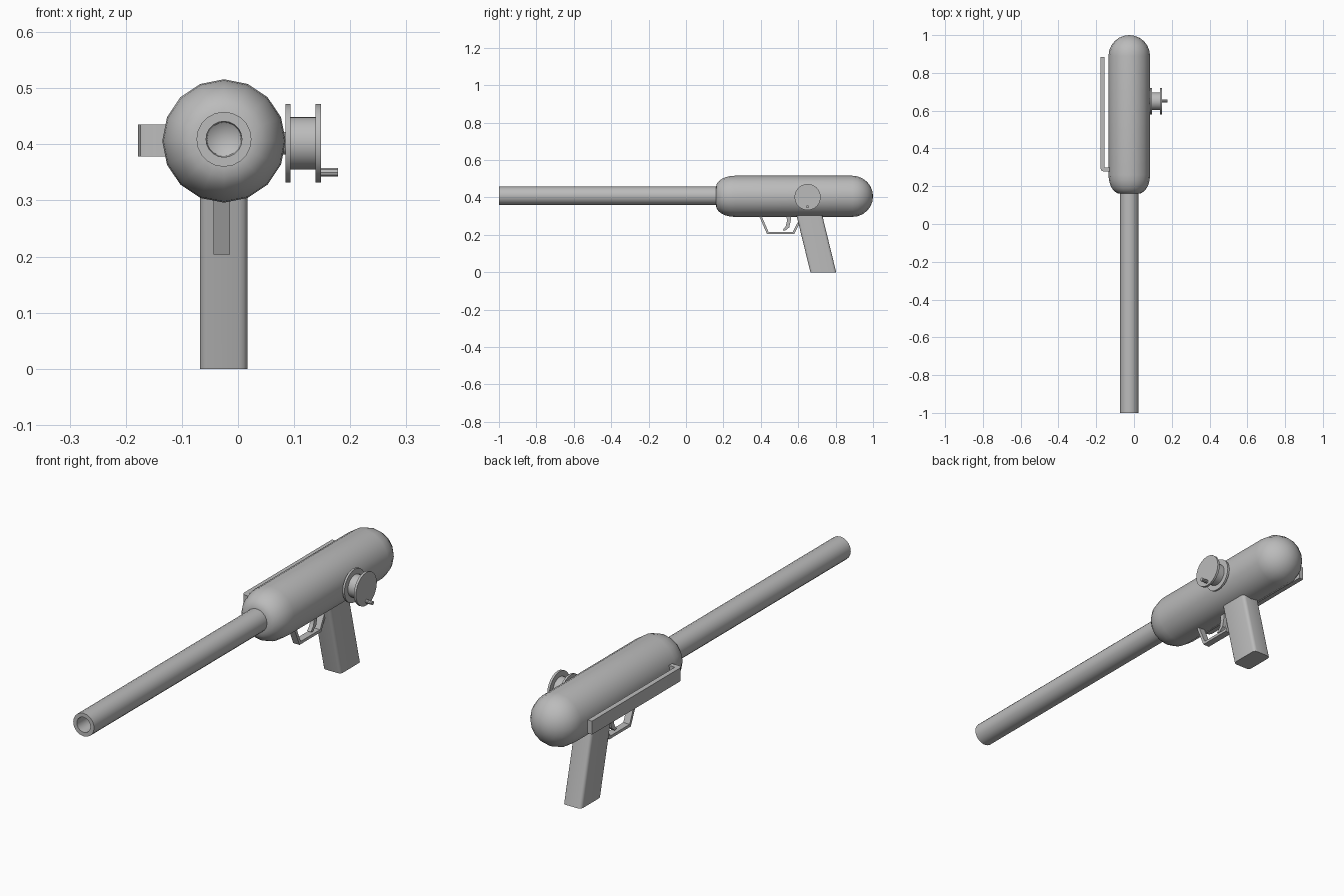
import bpy, bmesh, math
from mathutils import Vector

cube = bpy.data.objects.get("Cube")
if cube:
    bpy.data.objects.remove(cube, do_unlink=True)

grey = bpy.data.materials.new("plain_grey")
grey.use_nodes = True
grey.diffuse_color = (0.5, 0.5, 0.5, 1)
grey.node_tree.nodes["Principled BSDF"].inputs["Base Color"].default_value = (0.5, 0.5, 0.5, 1)

CX, CZ = -0.025, 0.406      # long axis of the body and barrel


def finish(name, bm, angle=35):
    bmesh.ops.remove_doubles(bm, verts=bm.verts, dist=1e-5)
    bmesh.ops.recalc_face_normals(bm, faces=bm.faces)
    mesh = bpy.data.meshes.new(name)
    bm.to_mesh(mesh)
    bm.free()
    mesh.materials.append(grey)
    ob = bpy.data.objects.new(name, mesh)
    bpy.context.collection.objects.link(ob)
    bpy.ops.object.select_all(action='DESELECT')
    bpy.context.view_layer.objects.active = ob
    ob.select_set(True)
    bpy.ops.object.shade_smooth_by_angle(angle=math.radians(angle))
    return ob


def lathe(name, profile, axis, centre, sides, angle=35):
    """Turn a profile of (radius, distance) about the x or y axis."""
    bm = bmesh.new()
    rings = []
    for r, d in profile:
        ring = []
        for i in range(sides):
            a = math.tau * i / sides
            u, v = r * math.cos(a), r * math.sin(a)
            p = Vector((u, d, v)) if axis == 'y' else Vector((d, u, v))
            ring.append(bm.verts.new(p + Vector(centre)))
        rings.append(ring)
    for a, b in zip(rings, rings[1:]):
        for i in range(sides):
            j = (i + 1) % sides
            bm.faces.new((a[i], a[j], b[j], b[i]))
    return finish(name, bm, angle)


def slab(name, outline, x0, x1, along='x', bevel=0):
    """Extrude a (y, z) outline across x, or an (x, y) outline up z."""
    bm = bmesh.new()
    place = (lambda p, d: (d, *p)) if along == 'x' else (lambda p, d: (*p, d))
    face = bm.faces.new([bm.verts.new(place(p, x0)) for p in outline])
    moved = bmesh.ops.extrude_face_region(bm, geom=[face])
    shift = Vector(place((0, 0), x1 - x0))
    bmesh.ops.translate(bm, vec=shift,
                        verts=[g for g in moved["geom"] if isinstance(g, bmesh.types.BMVert)])
    if bevel:
        long_edges = [e for e in bm.edges
                      if abs((e.verts[0].co - e.verts[1].co).z) > 0.2]
        bmesh.ops.bevel(bm, geom=long_edges, offset=bevel, segments=3,
                        profile=0.5, affect='EDGES')
    return finish(name, bm)


def strip(path, t):
    """Thicken an open path into a closed outline of thickness t."""
    pts = [Vector(p) for p in path]
    inner = []
    for i, p in enumerate(pts):
        dirs = [(b - a).normalized() for a, b in zip(pts, pts[1:])][max(i - 1, 0):i + 1]
        n = sum((Vector((-d.y, d.x)) for d in dirs), Vector((0, 0))).normalized()
        inner.append(p + n * t / max(n.dot(Vector((-dirs[0].y, dirs[0].x))), 0.3))
    return [tuple(p) for p in pts + inner[::-1]]


# Body: capsule with a softer front shoulder and a domed back
R = 0.11
arc = [math.pi / 2 * k / 6 for k in range(7)]
front = [(0, 0.16)] + [(0.048 + 0.062 * math.sin(a), 0.26 - 0.1 * math.cos(a)) for a in arc]
back = [(R * math.cos(a), 0.89 + R * math.sin(a)) for a in arc]
lathe("body", front + back, 'y', (CX, 0, CZ), 16, 50)

# Barrel: long tube with a bore sunk into the muzzle
lathe("barrel", [(0, 0.2), (0.049, 0.2), (0.049, -1), (0.032, -1), (0.03, -0.8), (0, -0.78)],
      'y', (CX, 0, CZ + 0.003), 20)

# Slanted grip with rounded long edges
slab("grip", [(0.665, 0), (0.803, 0), (0.72, 0.34), (0.582, 0.34)], -0.068, 0.017, bevel=0.014)

# Trigger guard and trigger
slab("trigger_guard", strip([(0.385, 0.315), (0.433, 0.204), (0.578, 0.204), (0.61, 0.265)], 0.012),
     -0.044, -0.014)
slab("trigger", [(0.535, 0.32), (0.54, 0.275), (0.533, 0.245), (0.516, 0.225), (0.53, 0.222),
                 (0.552, 0.24), (0.56, 0.275), (0.562, 0.32)], -0.037, -0.019)

# Side clip: flat bar bent round at the front to meet the body
slab("side_clip", strip([(-0.1, 0.278), (-0.163, 0.278), (-0.174, 0.284),
                         (-0.178, 0.296), (-0.178, 0.885)][::-1], 0.021),
     0.378, 0.435, along='z')

# Reel: two flanges on a hub, with a small crank handle
lathe("reel", [(0, 0.07), (0.02, 0.07), (0.02, 0.085), (0.07, 0.085), (0.07, 0.094),
               (0.047, 0.094), (0.047, 0.138), (0.07, 0.138), (0.07, 0.148), (0, 0.148)],
      'x', (0, 0.65, 0.402), 24)
lathe("reel_handle", [(0, 0.14), (0.008, 0.14), (0.008, 0.178), (0, 0.178)],
      'x', (0, 0.65, 0.35), 10)
